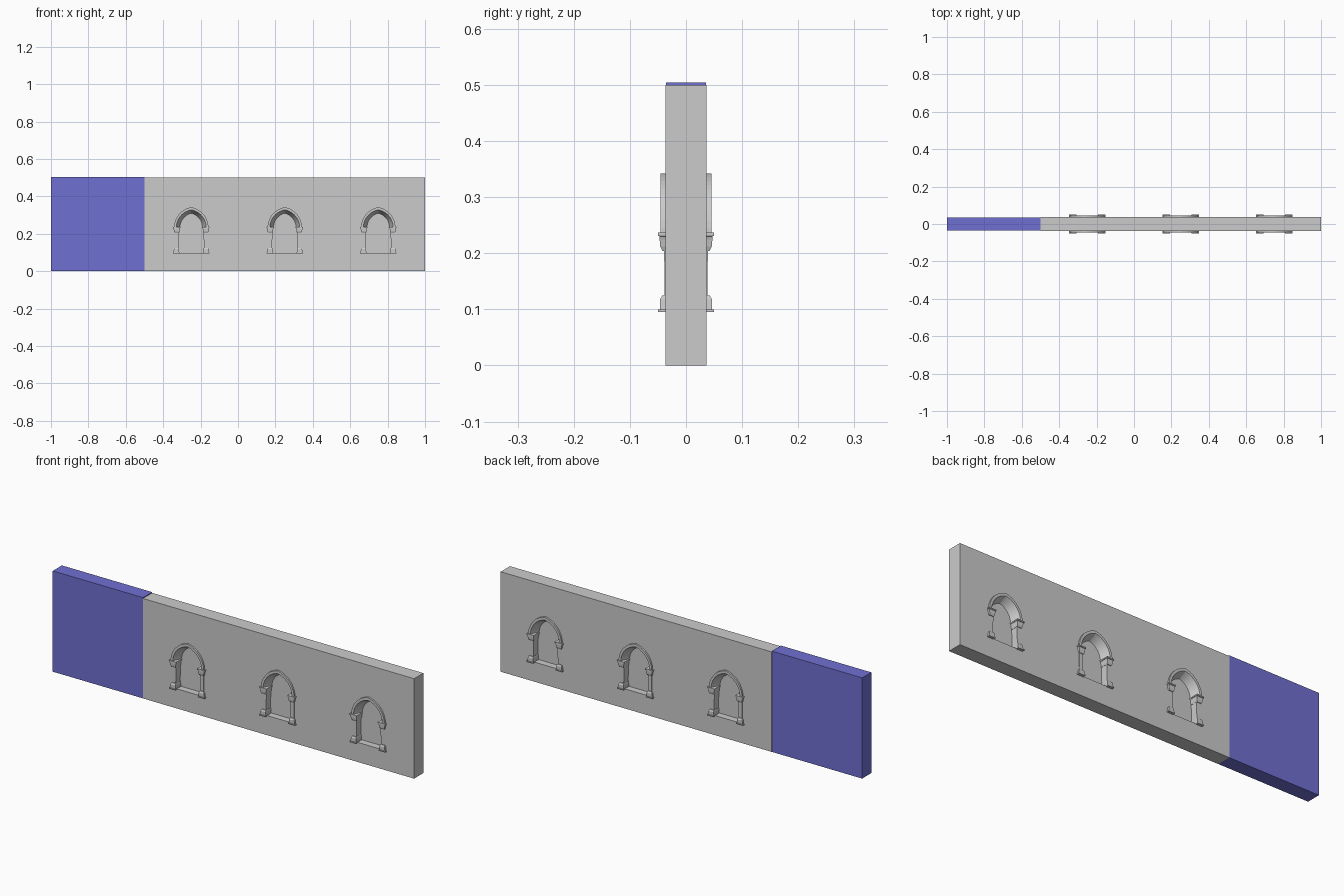
import bpy, bmesh, math

if "Cube" in bpy.data.objects:
    bpy.data.objects.remove(bpy.data.objects["Cube"])


def mat(name, c):
    m = bpy.data.materials.new(name)
    m.diffuse_color = (*c, 1)
    m.use_nodes = True
    m.node_tree.nodes["Principled BSDF"].inputs["Base Color"].default_value = m.diffuse_color
    return m


STONE = mat("grey stone", (0.6, 0.6, 0.6))
BLUE = mat("blue panel", (0.16, 0.16, 0.65))


def finish(name, bm, material):
    bmesh.ops.recalc_face_normals(bm, faces=bm.faces[:])
    me = bpy.data.meshes.new(name)
    bm.to_mesh(me)
    bm.free()
    me.materials.append(material)
    ob = bpy.data.objects.new(name, me)
    bpy.context.collection.objects.link(ob)
    return ob


def loft(bm, rings, closed=False):
    vs = [[bm.verts.new(p) for p in r] for r in rings]
    pairs = list(zip(vs, vs[1:])) + ([(vs[-1], vs[0])] if closed else [])
    for a, b in pairs:
        n = len(a)
        for i in range(n):
            j = (i + 1) % n
            bm.faces.new((a[i], a[j], b[j], b[i]))
    if not closed:
        bm.faces.new(vs[0])
        bm.faces.new(vs[-1])


def rect(x0, x1, y, z):
    return [(x0, -y, z), (x1, -y, z), (x1, y, z), (x0, y, z)]


def arch(w, rise, n=12):
    """Slightly pointed arch as (x, z) points above the springing."""
    r = (rise * rise + w * w) / (2 * w)
    top = math.acos((r - w) / r)
    right = [(w - r + r * math.cos(top * i / n), SPRING + r * math.sin(top * i / n)) for i in range(n + 1)]
    return right + [(-x, z) for x, z in reversed(right[:-1])]


SPRING, SILL = 0.232, 0.098

# plain wall and blue end panel
bm = bmesh.new()
loft(bm, [rect(-0.5, 1, 0.0365, 0), rect(-0.5, 1, 0.0365, 0.5)])
wall = finish("wall", bm, STONE)
bm = bmesh.new()
loft(bm, [rect(-1, -0.5, 0.036, 0), rect(-1, -0.5, 0.036, 0.504)])
finish("end_panel", bm, BLUE)

# recesses cut from both faces, leaving a thin blank panel in the middle
bm = bmesh.new()
for cx in (-0.25, 0.25, 0.75):
    for s in (-1, 1):
        outline = [(-0.069, SPRING), (-0.069, SILL), (0.069, SILL), (0.069, SPRING)] + arch(0.084, 0.1)
        loft(bm, [[(cx + x, s * y, z) for x, z in outline] for y in (0.003, 0.07)])
cutter = finish("recess_cutter", bm, STONE)
cutter.hide_render = True
cutter.hide_set(True)
mod = wall.modifiers.new("recesses", 'BOOLEAN')
mod.operation = 'DIFFERENCE'
mod.solver = 'EXACT'
mod.object = cutter

# pillar profile: (z, inner x, outer x, half depth)
PILLAR = [
    (0.095, 0.063, 0.098, 0.050), (0.100, 0.063, 0.098, 0.050),
    (0.100, 0.064, 0.095, 0.046), (0.118, 0.065, 0.093, 0.046),
    (0.125, 0.067, 0.089, 0.042), (0.125, 0.068, 0.087, 0.038),
    (0.204, 0.066, 0.087, 0.039), (0.204, 0.065, 0.089, 0.042),
    (0.212, 0.063, 0.092, 0.046), (0.224, 0.062, 0.094, 0.047),
    (0.230, 0.060, 0.096, 0.047), (0.231, 0.058, 0.098, 0.050),
    (0.237, 0.058, 0.098, 0.050),
]
# arch moulding: (half width, rise, depth), splayed towards the middle
MOULDING = [(0.092, 0.110, 0.002), (0.092, 0.110, 0.045), (0.080, 0.096, 0.045),
            (0.078, 0.093, 0.040), (0.060, 0.077, 0.002)]

for cx in (-0.25, 0.25, 0.75):
    bm = bmesh.new()
    for s in (-1, 1):
        loft(bm, [rect(cx + s * a, cx + s * b, y, z) for z, a, b, y in PILLAR])
    finish("window_pillars", bm, STONE)

    bm = bmesh.new()
    for s in (-1, 1):
        curves = [[(cx + x, s * y, z) for x, z in arch(w, rise)] for w, rise, y in MOULDING]
        loft(bm, [list(section) for section in zip(*curves)])
    finish("window_arch", bm, STONE)
